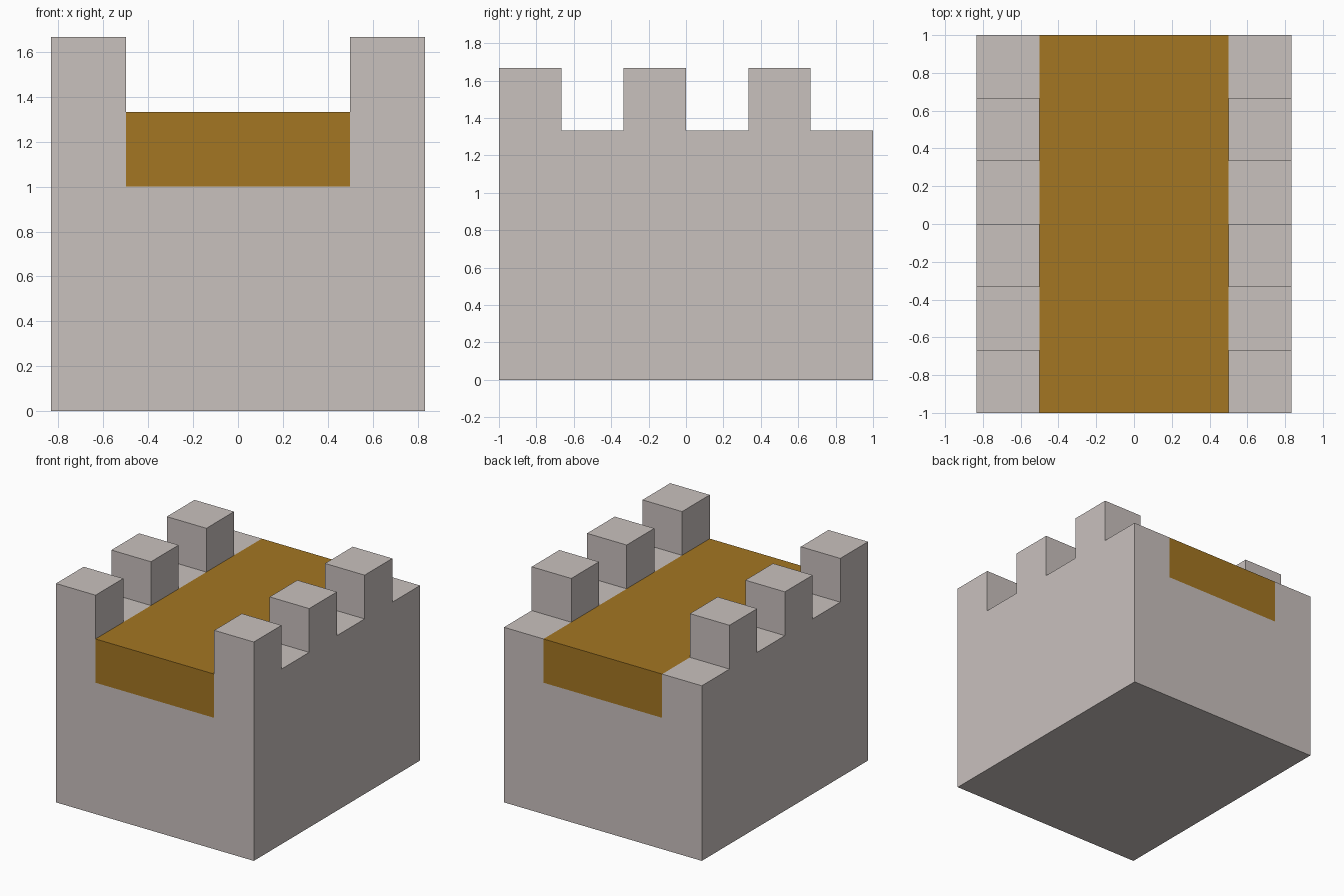
import bpy, bmesh

if "Cube" in bpy.data.objects:
    bpy.data.objects.remove(bpy.data.objects["Cube"])

U = 1 / 3            # building module
W, L = 2.5 * U, 1.0  # half width, half length
DECK = 0.5           # half width of the walkway


def material(name, rgb):
    m = bpy.data.materials.new(name)
    m.diffuse_color = (*rgb, 1)
    m.use_nodes = True
    m.node_tree.nodes["Principled BSDF"].inputs["Base Color"].default_value = m.diffuse_color
    return m


def extrude_y(name, outline, spans, mat=None):
    """Extrude an (x, z) outline along y over each (y0, y1) span."""
    bm = bmesh.new()
    for y0, y1 in spans:
        face = bm.faces.new([bm.verts.new((x, y0, z)) for x, z in outline])
        ext = bmesh.ops.extrude_face_region(bm, geom=[face])
        verts = [v for v in ext["geom"] if isinstance(v, bmesh.types.BMVert)]
        bmesh.ops.translate(bm, vec=(0, y1 - y0, 0), verts=verts)
    bmesh.ops.recalc_face_normals(bm, faces=bm.faces)
    mesh = bpy.data.meshes.new(name)
    bm.to_mesh(mesh)
    bm.free()
    if mat:
        mesh.materials.append(mat)
    obj = bpy.data.objects.new(name, mesh)
    bpy.context.collection.objects.link(obj)
    return obj


def rect(half, z0, z1):
    return [(-half, z0), (half, z0), (half, z1), (-half, z1)]


stone = material("pale stone", (0.584, 0.533, 0.515))
ochre = material("ochre walkway", (0.37, 0.182, 0.016))

# Stone wall block: U-shaped section with tall parapets
u_section = [(-W, 0), (W, 0), (W, 5 * U), (DECK, 5 * U), (DECK, 3 * U),
             (-DECK, 3 * U), (-DECK, 5 * U), (-W, 5 * U)]
wall = extrude_y("wall_block", u_section, [(-L, L)], stone)

# Crenel gaps cut across both parapets
gaps = [(-2 * U, -U), (0, U), (2 * U, L + 0.2)]
cutter = extrude_y("crenel_cutter", rect(W + 0.2, 4 * U, 6 * U), gaps)
cutter.hide_render = True
mod = wall.modifiers.new("crenels", "BOOLEAN")
mod.operation = "DIFFERENCE"
mod.solver = "EXACT"
mod.object = cutter
bpy.context.view_layer.objects.active = wall
bpy.ops.object.modifier_apply(modifier=mod.name)
bpy.data.objects.remove(cutter)

# Ochre walkway filling the channel
extrude_y("walkway", rect(DECK, 3 * U, 4 * U), [(-L, L)], ochre)
